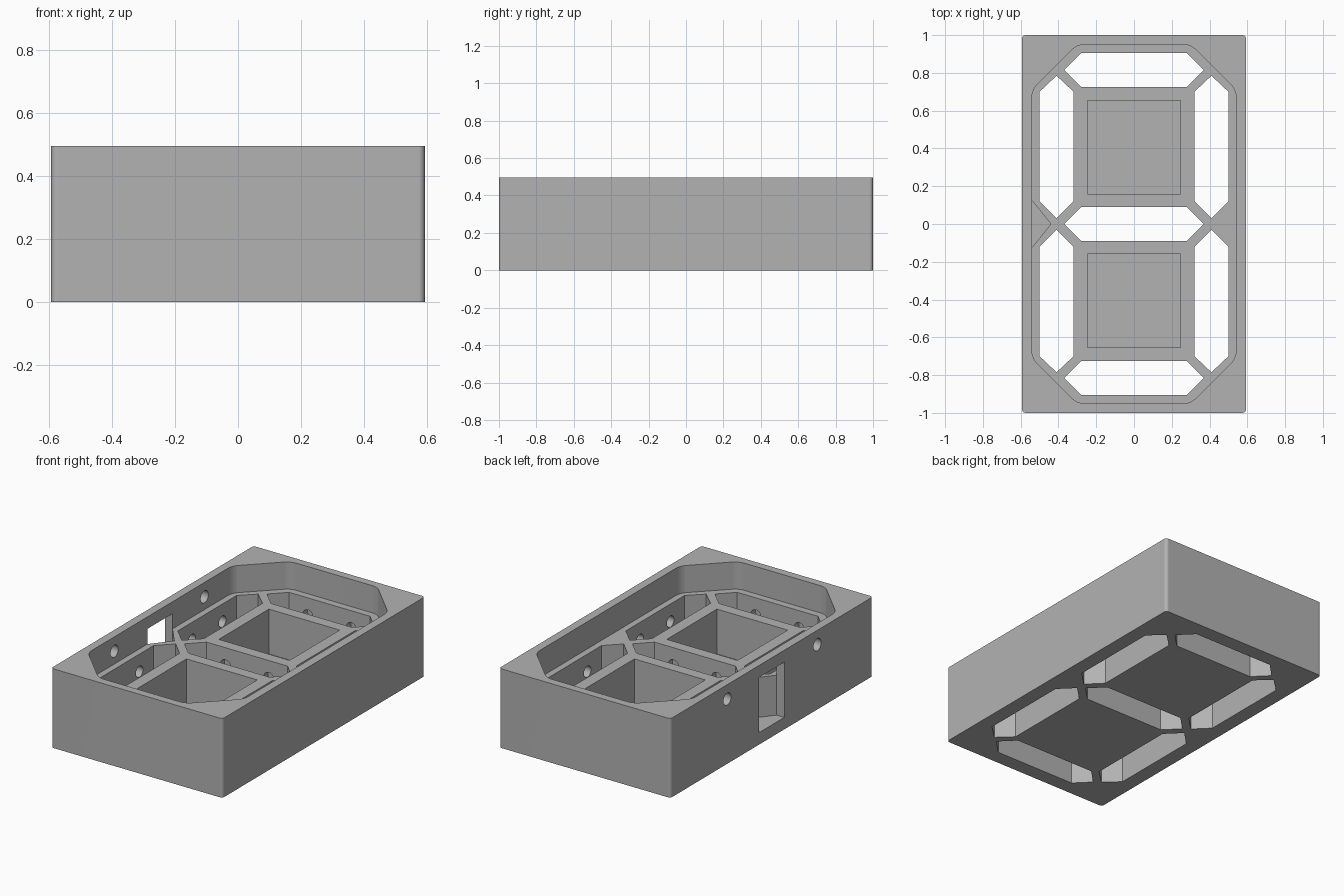
import bpy, bmesh, math
from mathutils import Matrix, Vector

if "Cube" in bpy.data.objects:
    bpy.data.objects.remove(bpy.data.objects["Cube"])

HX, HY, H = 0.593, 1.0, 0.495      # half width, half length, height
FLOOR = 0.325                      # level of the recess floor

grey = bpy.data.materials.new("grey plastic")
grey.diffuse_color = (0.45, 0.45, 0.45, 1)
grey.use_nodes = True
grey.node_tree.nodes["Principled BSDF"].inputs["Base Color"].default_value = grey.diffuse_color


def add_prism(bm, points, z0, z1, radius=0.0):
    """Vertical prism from an outline, with optional rounded corners."""
    verts = [bm.verts.new((x, y, z0)) for x, y in points]
    base = bm.faces.new(verts)
    top = bmesh.ops.extrude_face_region(bm, geom=[base])["geom"]
    top = [v for v in top if isinstance(v, bmesh.types.BMVert)]
    bmesh.ops.translate(bm, verts=top, vec=(0, 0, z1 - z0))
    if radius:
        edges = [e for e in bm.edges
                 if abs(e.verts[0].co.z - e.verts[1].co.z) > 1e-4]
        bmesh.ops.bevel(bm, geom=edges, offset=radius, segments=6,
                        profile=0.5, affect='EDGES')


def add_hole(bm, start, direction, length, radius):
    """Cylinder running from start along direction."""
    d = Vector(direction)
    rot = Vector((0, 0, 1)).rotation_difference(d).to_matrix().to_4x4()
    mid = Vector(start) + d * length / 2
    bmesh.ops.create_cone(bm, cap_ends=True, segments=24, radius1=radius,
                          radius2=radius, depth=length,
                          matrix=Matrix.Translation(mid) @ rot)


def make_object(name, bm):
    bmesh.ops.recalc_face_normals(bm, faces=bm.faces[:])
    mesh = bpy.data.meshes.new(name)
    bm.to_mesh(mesh)
    bm.free()
    obj = bpy.data.objects.new(name, mesh)
    bpy.context.collection.objects.link(obj)
    return obj


def rect(x0, x1, y0, y1):
    return [(x0, y0), (x1, y0), (x1, y1), (x0, y1)]


def cut(target, name, bm):
    """Subtract the cutter mesh and remove the helper."""
    cutter = make_object(name, bm)
    cutter.hide_render = True
    mod = target.modifiers.new(name, 'BOOLEAN')
    mod.operation = 'DIFFERENCE'
    mod.solver = 'EXACT'
    mod.object = cutter
    bpy.context.view_layer.objects.active = target
    bpy.ops.object.modifier_apply(modifier=mod.name)
    bpy.data.objects.remove(cutter, do_unlink=True)


# Outer block with softened vertical edges
bm = bmesh.new()
add_prism(bm, rect(-HX, HX, -HY, HY), 0, H, 0.02)
housing = make_object("display_housing", bm)
housing.data.materials.append(grey)

# Eight-sided recess in the top
bm = bmesh.new()
add_prism(bm, [(-0.54, -0.71), (-0.30, -0.95), (0.30, -0.95), (0.54, -0.71),
               (0.54, 0.71), (0.30, 0.95), (-0.30, 0.95), (-0.54, 0.71)],
          FLOOR, H + 0.1, 0.035)
cut(housing, "recess_cutter", bm)

# Seven pointed slots through the floor
bm = bmesh.new()
for cy in (-0.815, 0, 0.815):
    add_prism(bm, [(-0.37, cy), (-0.28, cy - 0.09), (0.28, cy - 0.09),
                   (0.37, cy), (0.28, cy + 0.09), (-0.28, cy + 0.09)], -0.1, 0.4)
for cx in (-0.41, 0.41):
    for s in (-1, 1):
        add_prism(bm, [(cx, 0.03 * s), (cx + 0.09, 0.12 * s),
                       (cx + 0.09, 0.70 * s), (cx, 0.785 * s),
                       (cx - 0.09, 0.70 * s), (cx - 0.09, 0.12 * s)], -0.1, 0.4)
cut(housing, "slot_cutter", bm)

# Two square blind pockets between the slots
bm = bmesh.new()
for s in (-1, 1):
    add_prism(bm, rect(-0.245, 0.245, *sorted((0.16 * s, 0.655 * s))), 0.045, 0.4)
cut(housing, "pocket_cutter", bm)

# Cable window in the left wall, ending in a wedge between the slots
bm = bmesh.new()
add_prism(bm, [(-0.7, -0.124), (-0.54, -0.124), (-0.44, 0),
               (-0.54, 0.124), (-0.7, 0.124)], 0.075, 0.42)
cut(housing, "window_cutter", bm)

# Screw holes through the left wall, and blind lamp holes in the slot walls
bm = bmesh.new()
for y in (-0.45, 0.44):
    add_hole(bm, (-0.7, y, 0.405), (1, 0, 0), 0.22, 0.038)
for s in (-1, 1):
    for off in (-0.15, 0.15):
        for y in (-0.41, 0.41):
            add_hole(bm, (0.45 * s, y + off, 0.215), (s, 0, 0), 0.10, 0.035)
        add_hole(bm, (off, 0.85 * s, 0.215), (0, s, 0), 0.10, 0.035)
        add_hole(bm, (off, 0.04 * s, 0.215), (0, s, 0), 0.09, 0.035)
cut(housing, "hole_cutter", bm)

# Smooth the rounded corners and holes, keep the flats flat
bpy.ops.object.select_all(action='DESELECT')
housing.select_set(True)
bpy.context.view_layer.objects.active = housing
bpy.ops.object.shade_smooth_by_angle(angle=math.radians(30))
weighted = housing.modifiers.new("flat_normals", 'WEIGHTED_NORMAL')
weighted.keep_sharp = True
